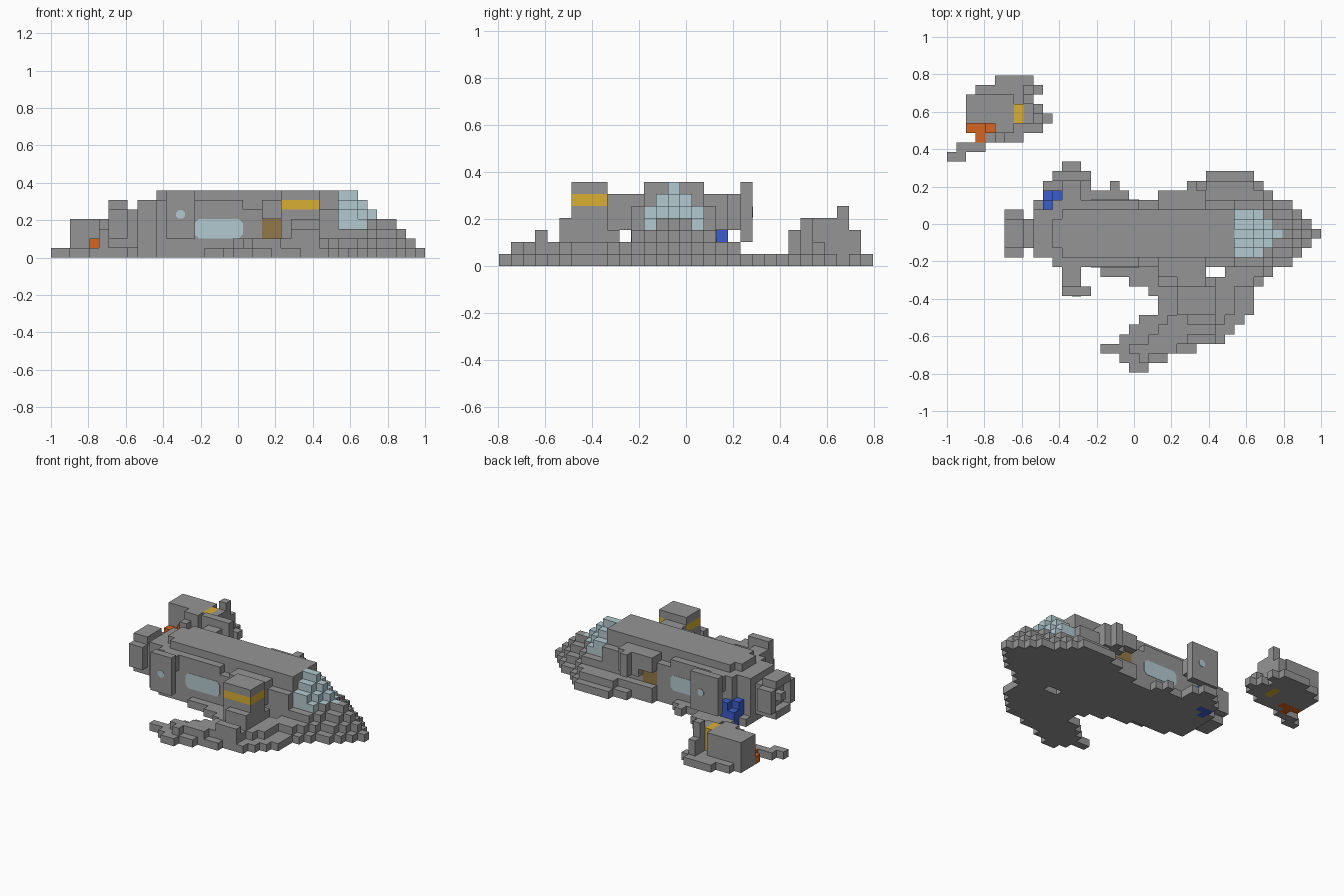
import bpy, bmesh, math
from mathutils import Vector

cube = bpy.data.objects.get("Cube")
if cube:
    bpy.data.objects.remove(cube)

NX, NY = 39, 31
U = 2 / NX
MID = 14  # row of the hull centre line


def material(name, rgb):
    m = bpy.data.materials.new(name)
    m.use_nodes = True
    m.diffuse_color = (*rgb, 1)
    m.node_tree.nodes["Principled BSDF"].inputs["Base Color"].default_value = (*rgb, 1)
    return m


MATS = {
    "grey": material("hull grey", (.3, .3, .3)),
    "glass": material("pale glass", (.45, .59, .63)),
    "yellow": material("engine yellow", (.69, .43, .033)),
    "orange": material("flame orange", (.67, .125, .015)),
    "blue": material("crate blue", (.045, .11, .6)),
    "brown": material("door brown", (.29, .19, .065)),
}
cells = {}  # block position -> (part, colour)


def box(part, i, j, k, colour="grey"):
    """Fill half-open ranges of blocks; later parts replace earlier ones."""
    for x in range(*i):
        for y in range(*j):
            for z in range(*k):
                cells[x, y, z] = (part, colour)


def mirrored(part, i, d, k, colour="grey"):
    """Fill blocks at distances d from the centre line, on both sides."""
    box(part, i, (MID + d[0], MID + d[1]), k, colour)
    box(part, i, (MID - d[1] + 1, MID - d[0] + 1), k, colour)


def point(x, y, z):
    return Vector(((x - NX / 2) * U, (y - NY / 2) * U, z * U))


# Ground sheet below the fallen wing
wing = [(19, 21), (18, 23), (16, 26), (18, 29), (19, 30), (20, 31),
        (22, 32), (22, 32), (21, 32), (19, 33), (16, 27)]
for j, (a, b) in enumerate(wing):
    box("wing", (a, b), (j, j + 1), (0, 1))
    if 0 < j < 10:
        box("wing", (a + 3, b - 2), (j, j + 1), (0, 2))
box("wing", (20, 21), (1, 2), (1, 2))
box("wing", (25, 28), (3, 4), (1, 3))
box("wing", (24, 28), (6, 10), (1, 3))
box("wing", (25, 28), (5, 6), (1, 4))

# Ground fringe on the far side and at the tail
for j, (a, b) in {21: (12, 14), 20: (11, 15), 19: (10, 15), 18: (10, 19), 17: (9, 22)}.items():
    box("ground_fringe", (a, b), (j, j + 1), (0, 1))
box("ground_fringe", (17, 18), (19, 20), (0, 1))
box("ground_fringe", (11, 22), (11, 12), (0, 1))
for a, b, j in ((27, 32, 20), (25, 33, 19)):
    box("ground_fringe", (a, b), (j, j + 1), (0, 1))
box("ground_fringe", (27, 31), (19, 20), (1, 2))

# Fuselage: walls, roof shoulders and a raised spine
box("fuselage", (9, 30), (MID - 2, MID + 3), (0, 6))
mirrored("fuselage", (11, 30), (3, 4), (0, 5))
mirrored("fuselage", (11, 20), (3, 4), (5, 6))
mirrored("fuselage", (22, 27), (3, 5), (4, 6))
mirrored("fuselage", (29, 33), (4, 5), (0, 2))
box("fuselage", (22, 29), (18, 19), (0, 2))
box("fuselage", (11, 30), (MID - 1, MID + 2), (6, 7))
box("fuselage", (12, 30), (MID - 2, MID + 3), (6, 7))

# Stepped nose with a glazed cockpit
ends = [39, 38, 37, 36, 34, 33, 32]
width = [6, 6, 4, 3, 3, 2, 1]
for k in range(7):
    for d in range(width[k]):
        for s in (d, -d):
            j = MID + s
            box("nose", (29, ends[d + k]), (j, j + 1), (k, k + 1))
            if k >= 4 or (k == 3 and d == 2):
                box("cockpit", (30, min(35, ends[d + k])), (j, j + 1), (k, k + 1), "glass")
# Sill blocks are glazed on their top faces only
box("cockpit", (33, 34), (MID - 1, MID + 2), (3, 4), "sill")
box("cockpit", (34, 35), (MID, MID + 1), (3, 4), "sill")

# Tail nozzle: a corner-cut ring around a hub on a short neck
box("tail_nozzle", (8, 9), (13, 16), (1, 5))
for j in range(12, 17):
    for k in range(1, 6):
        corner = j in (12, 16) and k in (1, 5)
        if not corner:
            box("tail_nozzle", (7, 8), (j, j + 1), (k, k + 1))
            if j in (12, 16) or k in (1, 5) or (j, k) == (14, 3):
                box("tail_nozzle", (6, 7), (j, j + 1), (k, k + 1))

# Side shields on short struts
mirrored("side_shields", (12, 15), (6, 7), (2, 7))
box("side_shields", (11, 12), (20, 21), (2, 7))
mirrored("shield_struts", (12, 14), (4, 6), (4, 6))

# Standing engine, its pylon and the torn stub opposite
box("engine_pylon", (24, 27), (9, 11), (3, 6))
box("engine", (24, 28), (6, 9), (2, 7))
box("engine_band", (24, 28), (6, 9), (5, 6), "yellow")
box("torn_stub", (24, 27), (18, 19), (3, 6))
box("torn_stub", (25, 26), (19, 20), (3, 6))

# Side doors in the wall
mirrored("side_doors", (22, 24), (3, 4), (2, 4), "brown")

# Crate behind the tail
box("crate", (10, 12), (18, 19), (0, 2), "blue")
box("crate", (10, 11), (17, 18), (0, 3), "blue")
box("crate", (11, 12), (18, 19), (2, 3), "blue")

# Detached engine lying on its side with scattered debris
debris = {30: (5, 9), 29: (3, 10), 28: (2, 9), 27: (2, 10), 26: (2, 11),
          25: (2, 10), 24: (3, 8), 23: (1, 4), 22: (0, 2)}
for j, (a, b) in debris.items():
    box("debris", (a, b), (j, j + 1), (0, 1))
box("debris", (8, 9), (29, 30), (1, 3))
box("debris", (9, 10), (26, 27), (1, 2))
box("debris", (5, 6), (24, 25), (1, 3))
box("fallen_engine", (2, 7), (26, 29), (0, 4))
box("fallen_engine", (5, 7), (25, 26), (0, 4))
box("fallen_engine", (8, 9), (26, 29), (0, 4))
box("fallen_engine", (8, 9), (28, 29), (4, 5))
box("fallen_band", (7, 8), (26, 28), (0, 4), "yellow")
box("flame", (2, 5), (25, 26), (0, 1), "orange")
box("flame", (3, 4), (24, 25), (0, 1), "orange")
box("flame", (4, 5), (25, 26), (1, 2), "orange")


def block_object(name):
    """Make one mesh from the exposed sides of a part's blocks."""
    bm = bmesh.new()
    mats = []
    for c, (part, colour) in cells.items():
        if part != name:
            continue
        for axis in range(3):
            paint = colour
            if colour == "sill":
                paint = "glass" if axis == 2 else "grey"
            if paint not in mats:
                mats.append(paint)
            for side in (0, 1):
                n = list(c)
                n[axis] += 2 * side - 1
                if tuple(n) in cells:
                    continue
                p, q = (axis + 1) % 3, (axis + 2) % 3
                corners = []
                for a, b in ((0, 0), (1, 0), (1, 1), (0, 1)):
                    v = list(c)
                    v[axis] += side
                    v[p] += a
                    v[q] += b
                    corners.append(bm.verts.new(point(*v)))
                f = bm.faces.new(corners if side else corners[::-1])
                f.material_index = mats.index(paint)
    bmesh.ops.remove_doubles(bm, verts=bm.verts, dist=U / 100)
    finish(name, bm, mats)


def finish(name, bm, mats):
    me = bpy.data.meshes.new(name)
    bm.to_mesh(me)
    bm.free()
    for m in mats:
        me.materials.append(MATS[m])
    bpy.context.collection.objects.link(bpy.data.objects.new(name, me))


def pane(name, i, k, row, side, cut=.4):
    """A thin window with clipped corners on a side wall."""
    outline = []
    for x, z, sx, sz in ((i[0], k[0], 1, 1), (i[1], k[0], -1, 1),
                         (i[1], k[1], -1, -1), (i[0], k[1], 1, -1)):
        pair = [(x, z + sz * cut), (x + sx * cut, z)]
        outline += pair if sx == sz else pair[::-1]
    y = MID + .5 + side * (row + .5)
    bm = bmesh.new()
    f = bm.faces.new([bm.verts.new(point(x, y, z)) for x, z in outline])
    out = bmesh.ops.extrude_face_region(bm, geom=[f])["geom"]
    moved = [v for v in out if isinstance(v, bmesh.types.BMVert)]
    bmesh.ops.translate(bm, verts=moved, vec=(0, side * .002, 0))
    bmesh.ops.recalc_face_normals(bm, faces=bm.faces)
    finish(name, bm, ["glass"])


for part in sorted({p for p, c in cells.values()}):
    block_object(part)

# Cabin windows and shield portholes on both sides
for side, label in ((-1, "front"), (1, "back")):
    pane(label + "_cabin_window", (15, 20), (2, 4), 3, side)
    pane(label + "_porthole", (13.05, 13.95), (4.05, 4.95), 6, side, .25)
